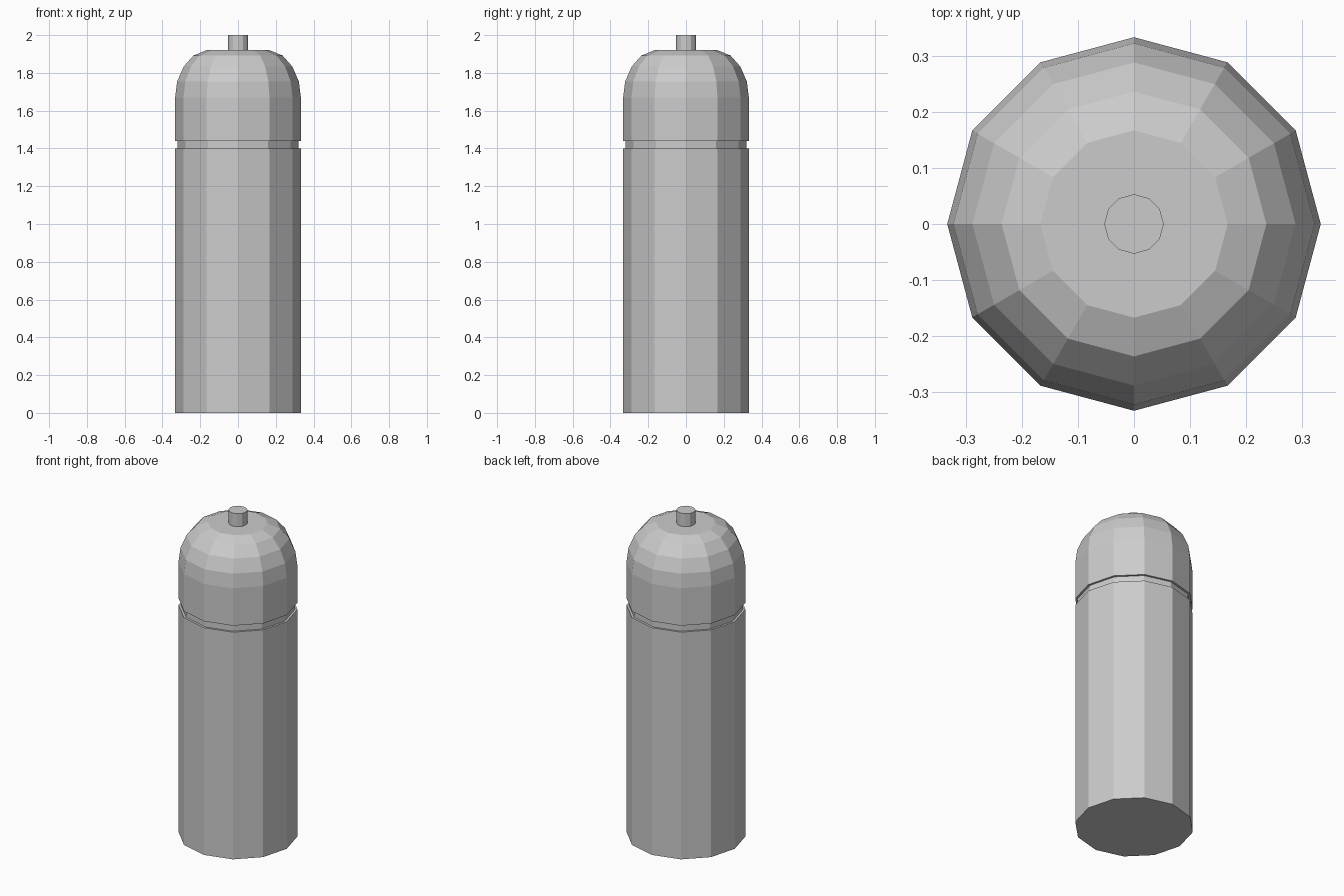
import bpy, bmesh
from math import cos, sin, pi

if "Cube" in bpy.data.objects:
    bpy.data.objects.remove(bpy.data.objects["Cube"])

SIDES = 12
R = 0.333


def lathe(name, profile):
    """Flat-faced solid of revolution from (radius, height) pairs, capped at both ends."""
    bm = bmesh.new()
    rings = [[bm.verts.new((r * cos(2 * pi * i / SIDES), r * sin(2 * pi * i / SIDES), z))
              for i in range(SIDES)] for r, z in profile]
    for low, high in zip(rings, rings[1:]):
        for i in range(SIDES):
            j = (i + 1) % SIDES
            bm.faces.new((low[i], low[j], high[j], high[i]))
    bm.faces.new(rings[0][::-1])
    bm.faces.new(rings[-1])
    mesh = bpy.data.meshes.new(name)
    bm.to_mesh(mesh)
    bm.free()
    obj = bpy.data.objects.new(name, mesh)
    bpy.context.collection.objects.link(obj)
    return obj


# Main cylinder
lathe("can_body", [(R, 0), (R, 1.40)])

# Recessed groove between body and cap
lathe("neck_groove", [(0.32, 1.40), (0.32, 1.44)])

# Domed cap with a flat top
lathe("domed_cap", [(R, 1.44), (R, 1.67), (0.322, 1.755), (0.288, 1.833),
                    (0.236, 1.892), (0.167, 1.92)])

# Small spray nozzle
lathe("nozzle", [(0.053, 1.92), (0.053, 2.0)])
